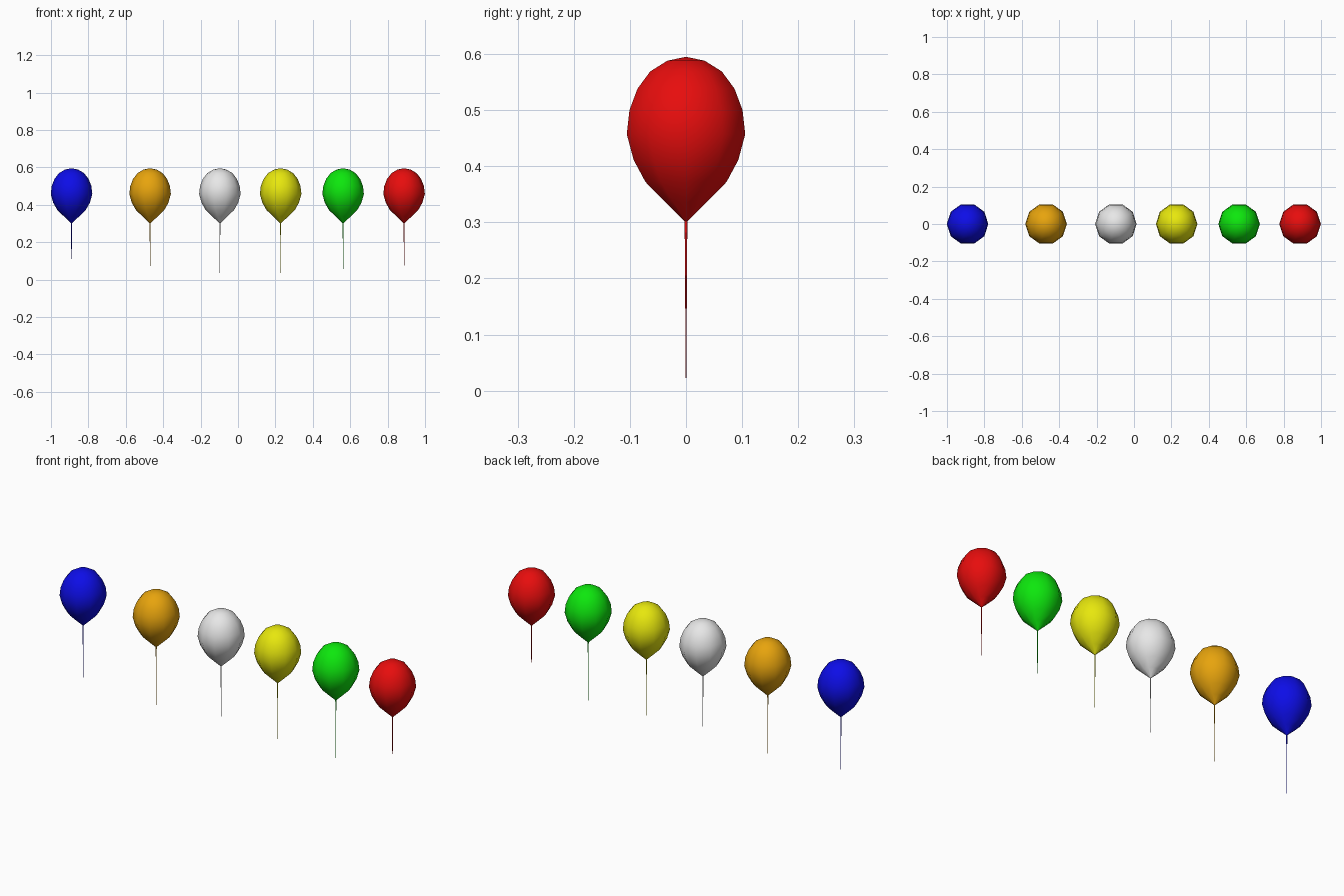
import bpy, bmesh, math

if "Cube" in bpy.data.objects:
    bpy.data.objects.remove(bpy.data.objects["Cube"])

SIDES = 10
# Silhouette from knot to crown: (radius, height)
BODY = [(0.003, 0.302), (0.039, 0.336), (0.076, 0.372), (0.098, 0.411), (0.111, 0.457),
        (0.106, 0.5), (0.091, 0.538), (0.067, 0.569), (0.035, 0.588), (0, 0.595)]
# String tapering from the knot down to a fine tip
STRING = [(0.0003, 0), (0.0026, 0.304)]

BALLOONS = [
    ("blue", -0.89, (0.004, 0.004, 0.8)),
    ("orange", -0.47, (0.8, 0.37, 0.004)),
    ("white", -0.097, (0.8, 0.8, 0.8)),
    ("yellow", 0.228, (0.8, 0.8, 0.004)),
    ("green", 0.562, (0.004, 0.8, 0.004)),
    ("red", 0.888, (0.8, 0.004, 0.004)),
]


def make_material(name, rgb):
    mat = bpy.data.materials.new(name)
    mat.use_nodes = True
    color = (*rgb, 1)
    mat.diffuse_color = color
    mat.node_tree.nodes["Principled BSDF"].inputs["Base Color"].default_value = color
    return mat


def lathe(name, profile, x, mat):
    """Revolve a radius/height profile around z, closing both ends."""
    bm = bmesh.new()
    rings = []
    for r, z in profile:
        if r == 0:
            rings.append([bm.verts.new((0, 0, z))] * SIDES)
        else:
            angles = [math.tau * i / SIDES for i in range(SIDES)]
            rings.append([bm.verts.new((r * math.cos(a), r * math.sin(a), z)) for a in angles])
    for low, high in zip(rings, rings[1:]):
        for i in range(SIDES):
            j = (i + 1) % SIDES
            corners = [low[i], low[j], high[j], high[i]]
            bm.faces.new(list(dict.fromkeys(corners)))
    bm.faces.new(rings[0][::-1])
    if profile[-1][0] > 0:
        bm.faces.new(rings[-1])
    for face in bm.faces:
        face.smooth = len(face.verts) < 5
    mesh = bpy.data.meshes.new(name)
    bm.to_mesh(mesh)
    bm.free()
    mesh.materials.append(mat)
    obj = bpy.data.objects.new(name, mesh)
    obj.location.x = x
    bpy.context.collection.objects.link(obj)
    return obj


# Row of balloons, each with a matching string
for color_name, x, rgb in BALLOONS:
    mat = make_material(color_name + " rubber", rgb)
    lathe(color_name + "_balloon", BODY, x, mat)
    lathe(color_name + "_string", STRING, x, mat)
